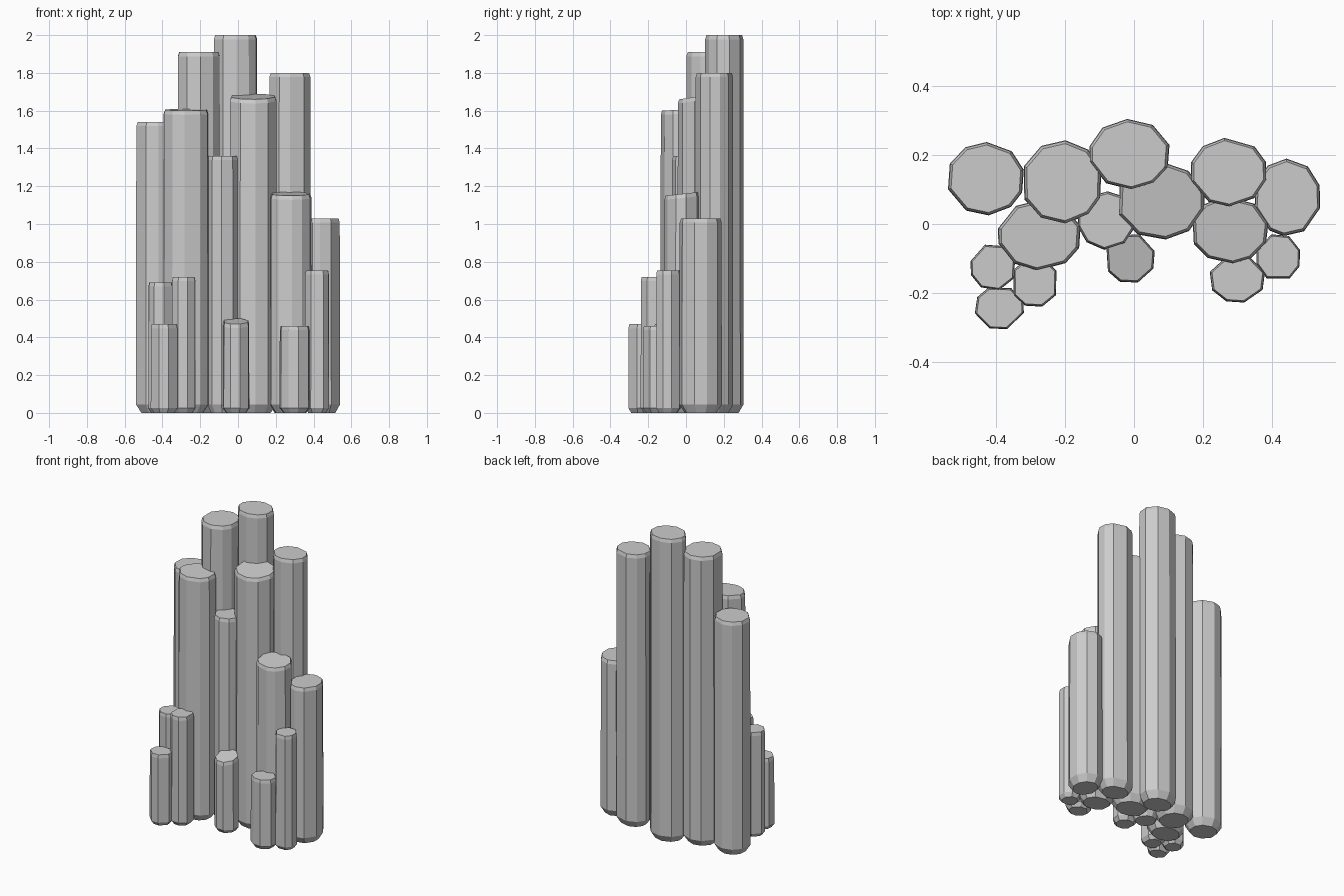
import bpy, bmesh, math, random

if "Cube" in bpy.data.objects:
    bpy.data.objects.remove(bpy.data.objects["Cube"])

random.seed(4)


def column(name, x0, x1, y0, y1, height, sides=10, tilt=0.0):
    """Irregular prism fitted to a footprint, chamfered at top and foot."""
    pts = []
    for i in range(sides):
        a = 2 * math.pi * (i + 0.5 + random.uniform(-0.2, 0.2)) / sides
        pts.append((math.cos(a), math.sin(a)))
    xs, ys = [p[0] for p in pts], [p[1] for p in pts]
    pts = [(x0 + (x - min(xs)) / (max(xs) - min(xs)) * (x1 - x0),
            y0 + (y - min(ys)) / (max(ys) - min(ys)) * (y1 - y0)) for x, y in pts]
    cx, cy = (x0 + x1) / 2, (y0 + y1) / 2
    foot = 0.045 if sides > 8 else 0.025
    levels = [(0, 0.74), (foot, 1.0), (height - 0.022, 0.985), (height, 0.92)]

    bm = bmesh.new()
    rings = []
    for i, (z, s) in enumerate(levels):
        ring = []
        for x, y in pts:
            drop = tilt * (y1 - y) / (y1 - y0) if i >= 2 else 0
            ring.append(bm.verts.new((cx + (x - cx) * s, cy + (y - cy) * s, z - drop)))
        rings.append(ring)
    for a, b in zip(rings, rings[1:]):
        for i in range(sides):
            j = (i + 1) % sides
            bm.faces.new((a[i], a[j], b[j], b[i]))
    bm.faces.new(rings[0][::-1])
    bm.faces.new(rings[-1])
    bmesh.ops.triangulate(bm, faces=bm.faces[:])
    mesh = bpy.data.meshes.new(name)
    bm.to_mesh(mesh)
    bm.free()
    ob = bpy.data.objects.new(name, mesh)
    bpy.context.collection.objects.link(ob)
    return ob


columns = [
    # tall back row
    column("back_column_1", -0.54, -0.32, 0.025, 0.238, 1.54),
    column("back_column_2", -0.32, -0.095, 0.0, 0.243, 1.91),
    column("back_column_3", -0.13, 0.103, 0.10, 0.305, 2.0),
    column("back_column_4", 0.165, 0.385, 0.05, 0.25, 1.80),
    column("back_column_5", 0.35, 0.54, -0.035, 0.19, 1.03),
    # middle row
    column("middle_column_1", -0.395, -0.155, -0.135, 0.07, 1.61, tilt=0.01),
    column("middle_column_2", -0.163, 0.0, -0.075, 0.095, 1.36),
    column("middle_column_3", -0.045, 0.205, -0.045, 0.178, 1.69, tilt=0.03),
    column("middle_column_4", 0.17, 0.39, -0.115, 0.08, 1.17, tilt=0.02),
    # short front row
    column("front_column_1", -0.475, -0.345, -0.192, -0.06, 0.69, 8),
    column("front_column_2", -0.35, -0.225, -0.24, -0.10, 0.72, 8),
    column("front_column_3", -0.462, -0.32, -0.305, -0.185, 0.47, 8),
    column("front_column_4", -0.08, 0.06, -0.17, -0.03, 0.50, 8, 0.03),
    column("front_column_5", 0.22, 0.38, -0.228, -0.09, 0.46, 8),
    column("front_column_6", 0.355, 0.482, -0.158, -0.03, 0.755, 8),
]

# fuse all columns into one rock cluster
cluster, others = columns[0], columns[1:]
for ob in others:
    mod = cluster.modifiers.new(ob.name, "BOOLEAN")
    mod.operation = "UNION"
    mod.solver = "EXACT"
    mod.object = ob
depsgraph = bpy.context.evaluated_depsgraph_get()
fused = bpy.data.meshes.new_from_object(cluster.evaluated_get(depsgraph))
cluster.modifiers.clear()
cluster.data = fused
cluster.name = "rock_column_cluster"
for ob in others:
    bpy.data.objects.remove(ob)
